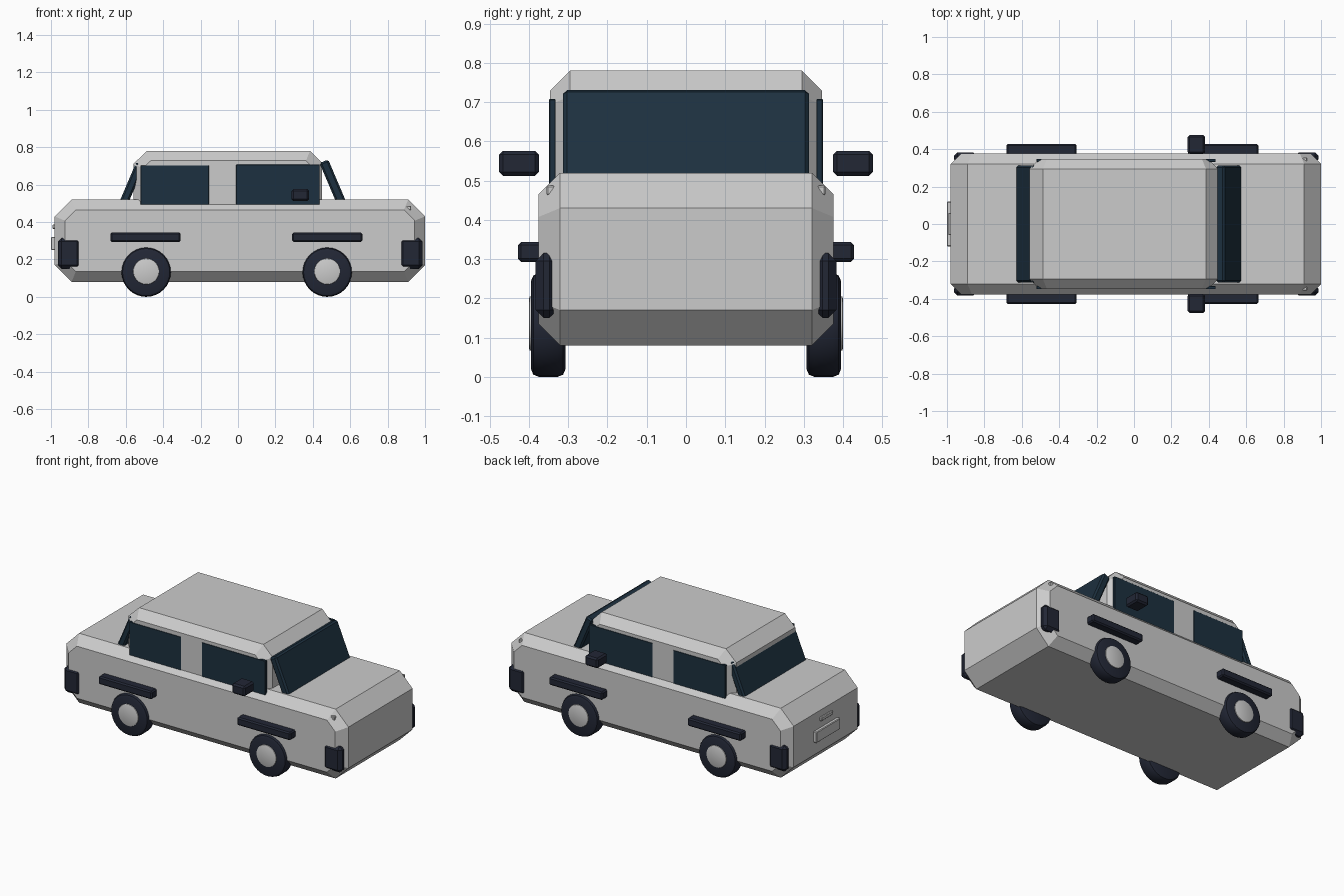
import bpy, bmesh, math
from mathutils import Matrix

if "Cube" in bpy.data.objects:
    bpy.data.objects.remove(bpy.data.objects["Cube"])


def material(name, col):
    m = bpy.data.materials.new(name)
    m.diffuse_color = (*col, 1)
    m.use_nodes = True
    m.node_tree.nodes["Principled BSDF"].inputs["Base Color"].default_value = m.diffuse_color
    return m


GLASS = material("glass", (0.012, 0.03, 0.05))
TRIM = material("dark_trim", (0.016, 0.02, 0.036))


def finish(name, bm, mat=None, smooth=False):
    bmesh.ops.recalc_face_normals(bm, faces=bm.faces)
    me = bpy.data.meshes.new(name)
    bm.to_mesh(me)
    bm.free()
    ob = bpy.data.objects.new(name, me)
    bpy.context.collection.objects.link(ob)
    if mat:
        me.materials.append(mat)
    if smooth:
        bpy.ops.object.select_all(action='DESELECT')
        ob.select_set(True)
        bpy.context.view_layer.objects.active = ob
        bpy.ops.object.shade_smooth_by_angle(angle=math.radians(35))
    return ob


def shell(name, profile, half_width, rim):
    """Side profile (x, z) extruded across y, with chamfered side rims."""
    bm = bmesh.new()
    caps = [bm.faces.new([bm.verts.new((x, s * half_width, z)) for x, z in profile])
            for s in (-1, 1)]
    n = len(profile)
    a, b = [list(f.verts) for f in caps]
    for i in range(n):
        j = (i + 1) % n
        bm.faces.new((a[i], a[j], b[j], b[i]))
    edges = [e for f in caps for e in f.edges]
    bmesh.ops.bevel(bm, geom=edges, offset=rim, segments=1, affect='EDGES')
    return finish(name, bm)


def box(name, x, y, z, mat=None, bevel=0.01, tilt=0.0, segments=1):
    """Box from (min, max) ranges, bevelled, tilted about y."""
    bm = bmesh.new()
    bmesh.ops.create_cube(bm, size=1)
    bmesh.ops.scale(bm, vec=(x[1] - x[0], y[1] - y[0], z[1] - z[0]), verts=bm.verts)
    if bevel:
        bmesh.ops.bevel(bm, geom=bm.edges[:], offset=bevel, segments=segments,
                        profile=0.5, affect='EDGES')
    bm.transform(Matrix.Translation((sum(x) / 2, sum(y) / 2, sum(z) / 2))
                 @ Matrix.Rotation(math.radians(tilt), 4, 'Y'))
    return finish(name, bm, mat)


def disc(name, x, y, z, r, width, bevel, mat=None):
    """Cylinder along y with bevelled rims."""
    bm = bmesh.new()
    bmesh.ops.create_cone(bm, cap_ends=True, segments=32, radius1=r, radius2=r, depth=width)
    rims = [e for e in bm.edges if abs(e.verts[0].co.z - e.verts[1].co.z) < 1e-5]
    bmesh.ops.bevel(bm, geom=rims, offset=bevel, segments=2, profile=0.5, affect='EDGES')
    bm.transform(Matrix.Translation((x, y, z)) @ Matrix.Rotation(math.pi / 2, 4, 'X'))
    return finish(name, bm, mat, True)


def mirrored(s, near, far):
    return tuple(sorted((s * near, s * far)))


# Lower body and cabin
shell("body", [(-0.89, 0.08), (0.91, 0.08), (1.0, 0.17), (1.0, 0.43),
               (0.91, 0.52), (-0.89, 0.52), (-0.98, 0.43), (-0.98, 0.17)], 0.376, 0.055)
shell("cabin", [(-0.56, 0.42), (0.45, 0.42), (0.45, 0.715),
                (0.385, 0.78), (-0.487, 0.78), (-0.56, 0.71)], 0.347, 0.052)

# Sloped windscreens
box("windscreen", (0.485, 0.535), (-0.313, 0.313), (0.475, 0.735), GLASS, 0.01, -23)
box("rear_window", (-0.593, -0.547), (-0.313, 0.313), (0.475, 0.725), GLASS, 0.01, 23)

for s, side in ((-1, "right"), (1, "left")):
    # Side windows
    box(side + "_rear_door_window", (-0.52, -0.155), mirrored(s, 0.332, 0.3485),
        (0.487, 0.703), GLASS, 0.002)
    box(side + "_front_door_window", (-0.01, 0.437), mirrored(s, 0.332, 0.3485),
        (0.487, 0.708), GLASS, 0.002)
    # Door mirror
    box(side + "_mirror", (0.287, 0.38), mirrored(s, 0.375, 0.476),
        (0.512, 0.576), TRIM, 0.01)
    # Small headlight on the front corner
    box(side + "_headlight", (0.895, 0.925), mirrored(s, 0.335, 0.355), (0.463, 0.487), None, 0.003)
    for end, wx, fx, lx in (("rear", -0.491, (-0.682, -0.307), (-0.963, -0.84)),
                            ("front", 0.477, (0.29, 0.665), (0.862, 0.987))):
        # Wheel, hub, arch strip and corner guard
        disc(f"{side}_{end}_tyre", wx, s * 0.351, 0.132, 0.132, 0.088, 0.02, TRIM)
        disc(f"{side}_{end}_hub", wx, s * 0.36, 0.136, 0.07, 0.08, 0.006)
        box(f"{side}_{end}_arch_strip", fx, mirrored(s, 0.345, 0.428),
            (0.293, 0.344), TRIM, 0.008)
        box(f"{side}_{end}_corner_guard", lx, mirrored(s, 0.328, 0.383),
            (0.15, 0.315), TRIM, 0.02)

# Rear plate and boot handle
box("rear_plate", (-1.0, -0.97), (-0.12, 0.12), (0.25, 0.32), None, 0.004)
box("boot_handle", (-0.992, -0.97), (-0.06, 0.06), (0.363, 0.387), None, 0.004)
